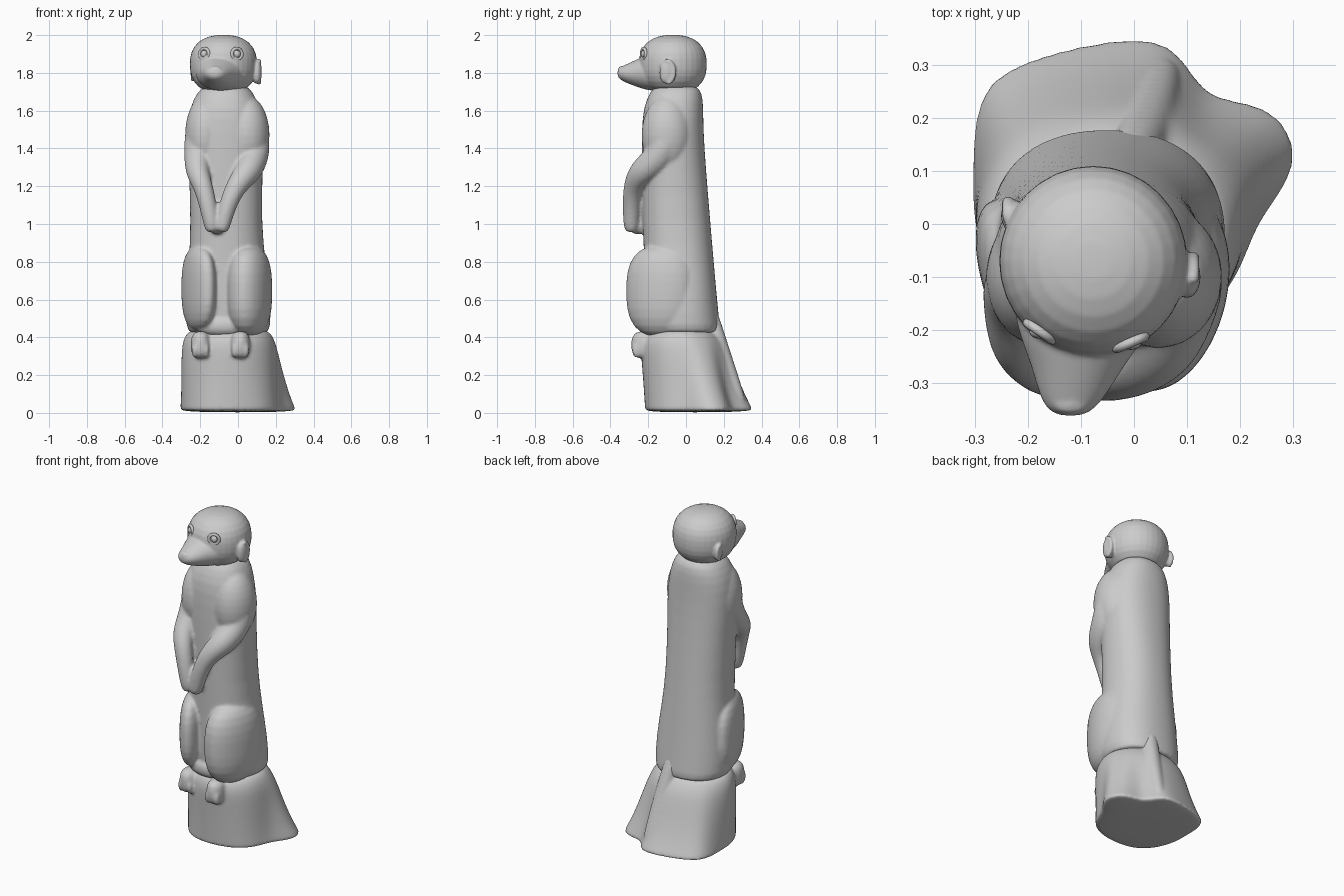
import bpy, bmesh, math
from mathutils import Vector, Matrix

cube = bpy.data.objects.get("Cube")
if cube:
    bpy.data.objects.remove(cube, do_unlink=True)

wood = bpy.data.materials.new("weathered_grey")
wood.use_nodes = True
GREY = (0.6, 0.6, 0.6, 1)
wood.diffuse_color = GREY
wood.node_tree.nodes["Principled BSDF"].inputs["Base Color"].default_value = GREY


def select(objs):
    bpy.ops.object.select_all(action='DESELECT')
    for o in objs:
        o.select_set(True)
    bpy.context.view_layer.objects.active = objs[0]


def finish(name, bm, subsurf=0):
    """Turn a bmesh into a named, smooth, coloured object."""
    bmesh.ops.recalc_face_normals(bm, faces=bm.faces)
    mesh = bpy.data.meshes.new(name)
    bm.to_mesh(mesh)
    bm.free()
    mesh.materials.append(wood)
    obj = bpy.data.objects.new(name, mesh)
    bpy.context.collection.objects.link(obj)
    select([obj])
    bpy.ops.object.shade_smooth()
    if subsurf:
        mod = obj.modifiers.new("smooth", 'SUBSURF')
        mod.levels = mod.render_levels = subsurf
    return obj


def carve(name, objs, voxel=0.009):
    """Fuse overlapping masses into one softly blended skin."""
    select(objs)
    bpy.ops.object.convert(target='MESH')
    bpy.ops.object.join()
    obj = bpy.context.object
    obj.name = obj.data.name = name
    skin = obj.modifiers.new("skin", 'REMESH')
    skin.mode, skin.voxel_size, skin.use_smooth_shade = 'VOXEL', voxel, True
    soft = obj.modifiers.new("soften", 'SMOOTH')
    soft.factor, soft.iterations = 0.5, 5


def loft(name, rings, subsurf=2):
    """Skin a list of equally sized point rings and cap both ends."""
    bm = bmesh.new()
    loops = [[bm.verts.new(p) for p in ring] for ring in rings]
    n = len(loops[0])
    for a, b in zip(loops, loops[1:]):
        for i in range(n):
            j = (i + 1) % n
            bm.faces.new((a[i], a[j], b[j], b[i]))
    bm.faces.new(loops[0])
    bm.faces.new(loops[-1])
    return finish(name, bm, subsurf)


def circle(n):
    return [(math.cos(math.tau * i / n), math.sin(math.tau * i / n)) for i in range(n)]


def tube(name, path, radii, n=12):
    """Round limb along a path, with a rounded end at each side."""
    pts = [Vector(p) for p in path]
    start, end = (pts[0] - pts[1]).normalized(), (pts[-1] - pts[-2]).normalized()
    pts = [pts[0] + start * radii[0] * 0.6] + pts + [pts[-1] + end * radii[-1] * 0.6]
    radii = [radii[0] * 0.65] + radii + [radii[-1] * 0.65]
    side, rings = Vector((1, 0, 0)), []
    for i, (p, r) in enumerate(zip(pts, radii)):
        t = (pts[min(i + 1, len(pts) - 1)] - pts[max(i - 1, 0)]).normalized()
        side = (side - t * side.dot(t)).normalized()
        other = t.cross(side)
        rings.append([p + (side * c + other * s) * r * 1.05 for c, s in circle(n)])
    return loft(name, rings)


def blob(name, centre, radii, power=2.0, n=32, turn=0.0):
    """Ellipsoid, round in plan and squarer in height as the power rises."""
    bm = bmesh.new()
    bmesh.ops.create_uvsphere(bm, u_segments=n, v_segments=n // 2, radius=1)
    spin = Matrix.Rotation(turn, 3, 'Z')
    for v in bm.verts:
        k = (v.co.xy.length ** power + abs(v.co.z) ** power) ** (-1 / power)
        v.co = Vector(centre) + spin @ Vector([c * k * r for c, r in zip(v.co, radii)])
    return finish(name, bm)


def oval(x0, x1, y0, y1, z, n=32, power=2.3):
    ring = []
    for c, s in circle(n):
        k = (abs(c) ** power + abs(s) ** power) ** (-1 / power)
        ring.append(Vector(((x0 + x1 + (x1 - x0) * c * k) / 2,
                            (y0 + y1 + (y1 - y0) * s * k) / 2, z)))
    return ring


# Long upright torso: x range, y range, height
torso = [(-.17, .04, -.16, .05, 1.74), (-.215, .08, -.19, .085, 1.70),
         (-.255, .115, -.225, .092, 1.62), (-.27, .14, -.235, .092, 1.5),
         (-.26, .13, -.235, .105, 1.3), (-.25, .125, -.23, .13, 1.0),
         (-.26, .145, -.22, .147, .8), (-.275, .175, -.22, .165, .6),
         (-.275, .172, -.21, .18, .45), (-.26, .16, -.19, .185, .41)]
body = [loft("torso", [oval(*row) for row in torso], 1)]

# Thighs, knees up and turned inwards
body += [blob("left_thigh", (.06, -.13, .645), (.115, .19, .24), 2.7, turn=-.25),
         blob("right_thigh", (-.208, -.125, .66), (.072, .18, .22), 2.7, turn=.35),
         blob("belly_ledge", (-.07, -.15, .46), (.15, .08, .06), 2.4)]

# Shoulders, and arms folded down over the belly
body += [blob("left_shoulder", (.045, -.1, 1.47), (.122, .135, .21)),
         blob("right_shoulder", (-.175, -.1, 1.47), (.105, .13, .21)),
         tube("left_arm", [(.05, -.1, 1.56), (.08, -.1, 1.45), (.083, -.135, 1.35),
                           (.055, -.24, 1.275), (-.015, -.283, 1.2),
                           (-.065, -.29, 1.07), (-.084, -.29, .98)],
              [.08, .092, .082, .07, .052, .045, .04]),
         tube("right_arm", [(-.18, -.11, 1.56), (-.2, -.11, 1.45), (-.213, -.145, 1.35),
                            (-.216, -.23, 1.265), (-.183, -.27, 1.2),
                            (-.152, -.285, 1.07), (-.138, -.285, .98)],
              [.075, .086, .073, .06, .05, .045, .04]),
         blob("paw_web", (-.112, -.25, 1.03), (.05, .06, .085), 2.6, 20)]
carve("body", body)

# Stump: an oval top that flares into a lobed root outline
outline = [(.23, 0), (.2, -.1), (.13, -.18), (.02, -.215), (-.1, -.22), (-.2, -.19),
           (-.27, -.11), (-.305, 0), (-.305, .1), (-.305, .2), (-.275, .285),
           (-.15, .33), (0, .36), (.085, .34), (.13, .245), (.2, .235), (.275, .215),
           (.315, .14), (.29, .07)]
stump = []
for z, rx, ry, t in [(.45, .2, .17, 0), (.41, .238, .215, 0), (.35, .255, .235, .12),
                     (.24, .255, .23, .38), (.11, .25, .225, .7), (.02, .25, .22, 1),
                     (.012, .25, .22, 1)]:
    ring = []
    for x, y in outline:
        a = math.atan2(y + .01, x + .05)
        cut = 1 - .09 * math.sin(2 * a) if x < -.05 and y < 0 else 1
        top = Vector((-.052 + rx * cut * math.cos(a), -.027 + ry * cut * math.sin(a), z))
        ring.append(top.lerp(Vector((x, y, z)), t))
    stump.append(ring)
stump.append([Vector((x * .6, y * .6, .003)) for x, y in outline])
base = [loft("stump", stump, 2)]

# Tail running down the back into the roots
base.append(tube("tail", [(-.01, .12, .56), (.005, .145, .45), (.025, .19, .3),
                          (.055, .285, .06)], [.035, .048, .05, .035]))

# Feet on the stump edge
for side, x, y in (("left", .012, -.225), ("right", -.198, -.185)):
    base.append(blob(side + "_foot", (x, y, .36), (.052, .065, .072), 2.8, 20))
    for k in (-1, 0, 1):
        base.append(blob(f"{side}_toe_{k + 2}", (x + k * .03, y - .033, .335),
                         (.018, .03, .045), 2, 12))
carve("stump", base)

# Head, turned a little to its right
head = [blob("head", (-.077, -.07, 1.845), (.178, .18, .156), 2.4)]
muzzle = [(-.085, -.12, .15, 1.70, 1.89), (-.095, -.2, .128, 1.705, 1.9),
          (-.105, -.26, .092, 1.725, 1.872), (-.115, -.32, .066, 1.748, 1.844),
          (-.12, -.35, .046, 1.765, 1.83), (-.12, -.363, .022, 1.782, 1.818)]
head.append(loft("muzzle", [[Vector((x + w * c, y, (lo + hi) / 2 + (hi - lo) / 2 * s))
                             for c, s in circle(20)] for x, y, w, lo, hi in muzzle]))
head.append(blob("nose", (-.12, -.342, 1.818), (.034, .018, .018), 2, 16))

# Ears: a flat disc with a rim
for side, x, y, r in (("left", .1, -.1, .062), ("right", -.226, .015, .045)):
    head.append(blob(side + "_ear", (x, y, 1.805), (.026, r * .65, r), 2.6, 20))
    rim = [(x + .012 * (1 if x > 0 else -1), y + r * .6 * math.cos(a),
            1.805 + r * .95 * math.sin(a))
           for a in [math.radians(d) for d in range(-80, 101, 30)]]
    head.append(tube(side + "_ear_rim", rim, [.013] * len(rim), 8))
carve("head", head, 0.006)

# Eyes with raised lids
for side, x, y, turn in (("left", -.006, -.224, .4), ("right", -.178, -.203, -.6)):
    blob(side + "_eye", (x, y, 1.9), (.02, .014, .02), 2, 16)
    bpy.ops.mesh.primitive_torus_add(location=(x, y, 1.9),
                                     rotation=(math.pi / 2, 0, turn),
                                     major_radius=.029, minor_radius=.009,
                                     major_segments=24, minor_segments=8)
    lid = bpy.context.object
    lid.name = side + "_eyelid"
    lid.data.materials.append(wood)
    bpy.ops.object.shade_smooth()
